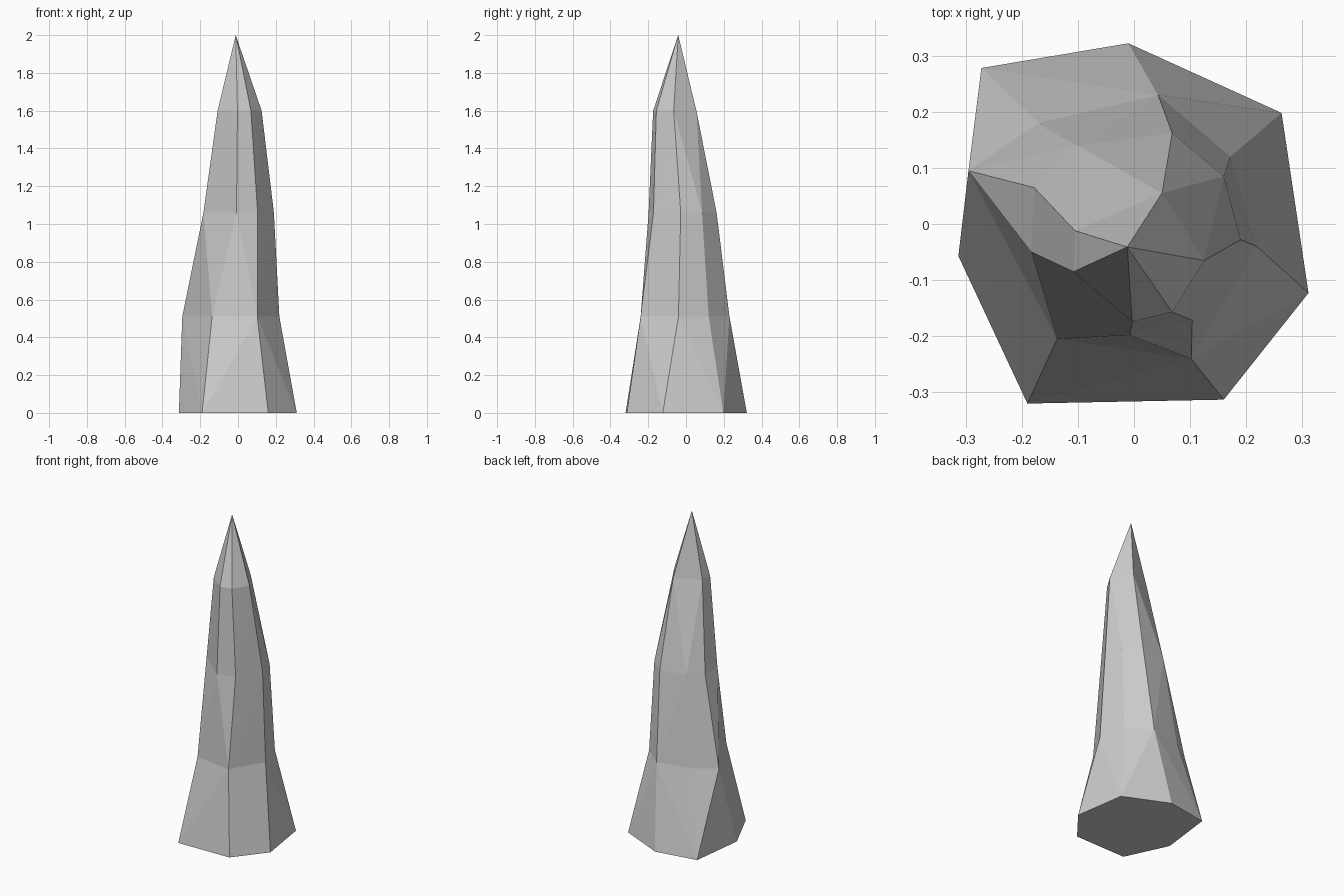
import bpy, bmesh

if "Cube" in bpy.data.objects:
    bpy.data.objects.remove(bpy.data.objects["Cube"])

# Cross-sections of the crystal spire from base to tip: (height, outline)
rings = [
    (0.00, [(-.01, .322), (.263, .198), (.311, -.123), (.16, -.313),
            (-.19, -.32), (-.313, -.057), (-.272, .278)]),
    (0.51, [(.043, .23), (.172, .12), (.219, -.04), (.102, -.24),
            (-.137, -.205), (-.295, .095), (-.17, .18)]),
    (1.06, [(.068, .162), (.16, .085), (.19, -.028), (.104, -.172),
            (-.008, -.198), (-.183, -.05), (-.178, .065), (-.10, .14)]),
    (1.60, [(.05, .055), (.125, -.065), (.068, -.157), (-.003, -.174),
            (-.108, -.085), (-.105, -.012)]),
    (2.00, [(-.012, -.041)]),
]

bm = bmesh.new()


def band(lower, upper):
    """Faceted skin between two neighbouring cross-sections."""
    tmp = bmesh.new()
    for z, pts in (lower, upper):
        for x, y in pts:
            tmp.verts.new((x, y, z))
    bmesh.ops.convex_hull(tmp, input=tmp.verts[:])
    for f in tmp.faces:
        zs = [v.co.z for v in f.verts]
        if max(zs) - min(zs) > 0.01:          # skip the flat caps
            bm.faces.new([bm.verts.new(v.co) for v in f.verts])
    tmp.free()


for lo, hi in zip(rings, rings[1:]):
    band(lo, hi)

# Flat underside
z, pts = rings[0]
bm.faces.new([bm.verts.new((x, y, z)) for x, y in pts])

# Weld the bands into one closed shell
bmesh.ops.remove_doubles(bm, verts=bm.verts[:], dist=0.0005)
bmesh.ops.recalc_face_normals(bm, faces=bm.faces[:])

mesh = bpy.data.meshes.new("crystal_spire")
bm.to_mesh(mesh)
bm.free()
obj = bpy.data.objects.new("crystal_spire", mesh)
bpy.context.collection.objects.link(obj)
